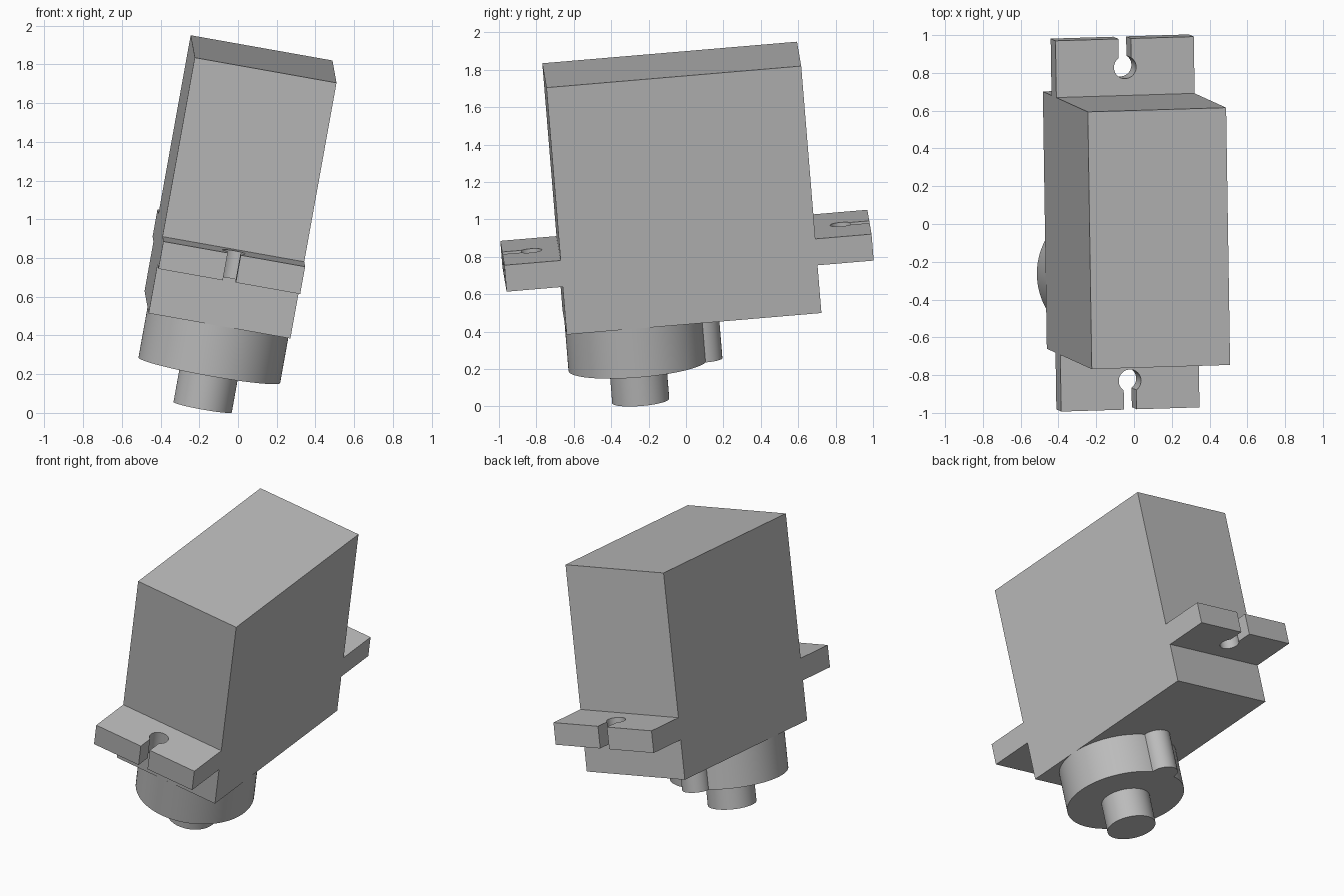
import bpy, bmesh
from math import cos, sin, asin, pi, radians
from mathutils import Matrix, Vector

cube = bpy.data.objects.get("Cube")
if cube:
    bpy.data.objects.remove(cube, do_unlink=True)

# One grey for the whole motor
grey = bpy.data.materials.new("plain grey")
grey.use_nodes = True
colour = (0.5, 0.5, 0.5, 1)
grey.diffuse_color = colour
grey.node_tree.nodes["Principled BSDF"].inputs["Base Color"].default_value = colour

# Tilted frame with its origin at the centre of the case underside
across = Vector((0.984, 0.030, -0.175)).normalized()
along = Vector((-0.0185, 0.9965, 0.085))
along = (along - across * along.dot(across)).normalized()
up = across.cross(along)
frame = Matrix((across, along, up)).transposed().to_4x4()
frame.translation = (-0.106, 0.032, 0.507)

WIDTH, LENGTH, HEIGHT = 0.744, 1.367, 1.346
SPAN, TAB_LOW, TAB_HIGH = 1.97, 0.26, 0.404
HOLE, HOLE_R, SLOT = 0.833, 0.06, 0.034
BOSS_Y, BOSS_DEPTH, SHAFT_END = -0.312, -0.265, -0.46


def prism(name, outline, sweep):
    """Extrude a closed outline along the sweep vector."""
    bm = bmesh.new()
    face = bm.faces.new([bm.verts.new(p) for p in outline])
    extruded = bmesh.ops.extrude_face_region(bm, geom=[face])["geom"]
    moved = [v for v in extruded if isinstance(v, bmesh.types.BMVert)]
    bmesh.ops.translate(bm, verts=moved, vec=sweep)
    bmesh.ops.recalc_face_normals(bm, faces=bm.faces)
    mesh = bpy.data.meshes.new(name)
    bm.to_mesh(mesh)
    bm.free()
    mesh.materials.append(grey)
    obj = bpy.data.objects.new(name, mesh)
    bpy.context.collection.objects.link(obj)
    obj.matrix_world = frame
    return obj


def cylinder(name, y, radius, z0, z1, sides=64):
    ring = [(radius * cos(2 * pi * i / sides), y + radius * sin(2 * pi * i / sides), z0)
            for i in range(sides)]
    return prism(name, ring, (0, 0, z1 - z0))


def activate(obj):
    bpy.ops.object.select_all(action='DESELECT')
    obj.select_set(True)
    bpy.context.view_layer.objects.active = obj


def combine(target, tool, operation):
    """Apply a boolean and discard the tool."""
    bpy.context.view_layer.update()
    mod = target.modifiers.new("combine", 'BOOLEAN')
    mod.operation, mod.object, mod.solver = operation, tool, 'EXACT'
    activate(target)
    bpy.ops.object.modifier_apply(modifier=mod.name)
    bpy.data.objects.remove(tool, do_unlink=True)


# Case with mounting tabs: cross-shaped side profile
half = [(LENGTH / 2, 0), (LENGTH / 2, TAB_LOW), (SPAN / 2, TAB_LOW),
        (SPAN / 2, TAB_HIGH), (LENGTH / 2, TAB_HIGH), (LENGTH / 2, HEIGHT)]
side = half + [(-y, z) for y, z in reversed(half)]
case = prism("case_with_tabs", [(-WIDTH / 2, y, z) for y, z in side], (WIDTH, 0, 0))

# Keyhole screw slots through both tabs
start = asin(SLOT / HOLE_R)
arc = [start + (2 * pi - 2 * start) * i / 32 for i in range(33)]
keyhole = [(HOLE_R * sin(a), HOLE + HOLE_R * cos(a)) for a in arc]
keyhole += [(-SLOT, SPAN / 2 + 0.1), (SLOT, SPAN / 2 + 0.1)]
for sign in (1, -1):
    cutter = prism("slot_cutter", [(x, sign * y, TAB_LOW - 0.05) for x, y in keyhole],
                   (0, 0, TAB_HIGH - TAB_LOW + 0.1))
    cutter.hide_render = True
    combine(case, cutter, 'DIFFERENCE')

# Gear housing: large round boss merged with the small one behind it
boss = cylinder("gear_housing", BOSS_Y, WIDTH / 2, BOSS_DEPTH, 0, 96)
combine(boss, cylinder("small_boss", 0.052, 0.09, BOSS_DEPTH, 0, 48), 'UNION')

# Output shaft
shaft = cylinder("output_shaft", BOSS_Y, 0.153, SHAFT_END, BOSS_DEPTH)

for obj in (case, boss, shaft):
    activate(obj)
    bpy.ops.object.shade_smooth_by_angle(angle=radians(30))
